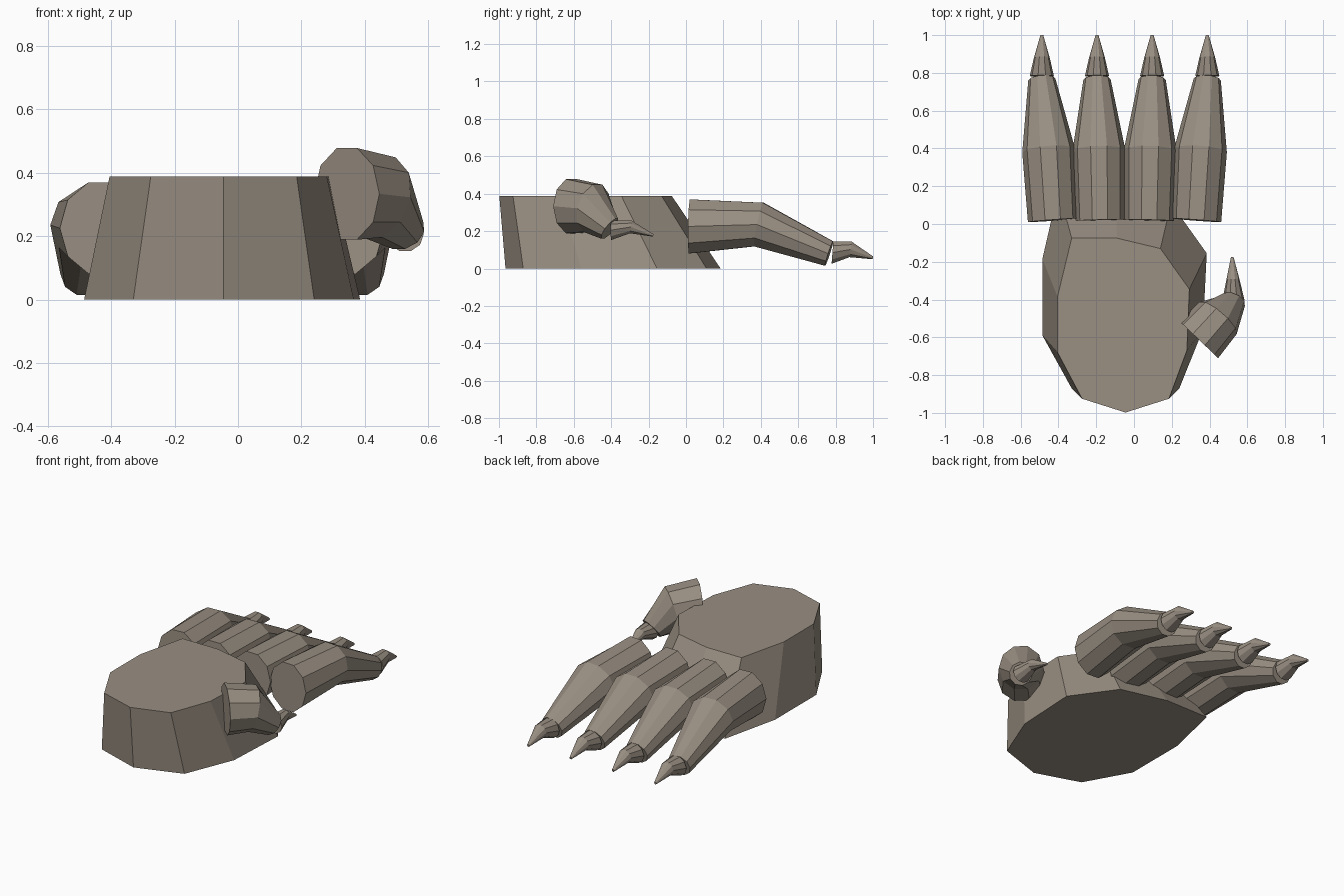
import bpy, bmesh, math
from mathutils import Vector

if "Cube" in bpy.data.objects:
    bpy.data.objects.remove(bpy.data.objects["Cube"])

mat = bpy.data.materials.new("stone grey brown")
mat.diffuse_color = (0.32, 0.275, 0.225, 1)
mat.use_nodes = True
mat.node_tree.nodes["Principled BSDF"].inputs["Base Color"].default_value = mat.diffuse_color
SIDES = 10


def ring(center, normal, rx, rz):
    """Ten-sided ring with a flat top, facing along normal."""
    n = Vector(normal).normalized()
    side = n.cross(Vector((0, 0, 1))).normalized()
    up = side.cross(n)
    c = Vector(center)
    angles = [math.radians(18 * 4 + 36 * i) for i in range(SIDES)]
    return [c + side * rx * math.cos(a) + up * rz * math.sin(a) for a in angles]


def loft(name, rings):
    """Join rings of points into a closed, flat-shaded solid."""
    bm = bmesh.new()
    rows = [[bm.verts.new(p) for p in r] for r in rings]
    for a, b in zip(rows, rows[1:]):
        for i in range(len(a)):
            j = (i + 1) % len(a)
            bm.faces.new((a[i], a[j], b[j], b[i]))
    bm.faces.new(rows[0])
    bm.faces.new(rows[-1])
    bmesh.ops.recalc_face_normals(bm, faces=bm.faces)
    me = bpy.data.meshes.new(name)
    bm.to_mesh(me)
    bm.free()
    me.materials.append(mat)
    ob = bpy.data.objects.new(name, me)
    bpy.context.collection.objects.link(ob)
    return ob


# palm: slanted block, wider at the sole
sole = [(-0.045, -0.965), (0.24, -0.87), (0.365, -0.56), (0.385, -0.155), (0.196, 0.11),
        (-0.1, 0.185), (-0.4, 0.185), (-0.485, -0.185), (-0.485, -0.59), (-0.33, -0.87)]
top = [(-0.045, -0.998), (0.185, -0.925), (0.28, -0.67), (0.293, -0.345), (0.14, -0.13),
       (-0.09, -0.075), (-0.33, -0.075), (-0.405, -0.385), (-0.405, -0.68), (-0.275, -0.925)]
loft("palm", [[(x, y, 0) for x, y in sole], [(x, y, 0.387) for x, y in top]])

# four fingers with claws, mirrored about the hand's middle line
MID = -0.05
for kind, base, mid, end, yaw in (("outer", 0.38, 0.402, 0.438, 0.075),
                                  ("inner", 0.13, 0.136, 0.146, 0.025)):
    for s, label in ((-1, "left"), (1, "right")):
        loft(f"{kind}_finger_{label}", [
            ring((MID + s * base, 0.02, 0.225), (s * yaw, 1, -0.02), 0.132, 0.152),
            ring((MID + s * mid, 0.39, 0.235), (s * yaw, 1, -0.2), 0.14, 0.125),
            ring((MID + s * end, 0.765, 0.08), (s * yaw, 1, -0.33), 0.072, 0.072)])
        cx = MID + s * end
        loft(f"{kind}_claw_{label}", [
            ring((cx, 0.783, 0.085), (0, 1, -0.08), 0.064, 0.063),
            ring((cx, 0.88, 0.102), (0, 1, -0.15), 0.042, 0.044),
            ring((cx, 0.999, 0.057), (0, 1, -0.2), 0.008, 0.008)])

# thumb and its claw
loft("thumb", [
    ring((0.343, -0.612, 0.333), (0.69, 0.72, 0), 0.142, 0.152),
    ring((0.445, -0.498, 0.322), (0.62, 0.72, -0.25), 0.13, 0.137),
    ring((0.522, -0.408, 0.213), (0.3, 0.75, -0.6), 0.07, 0.07)])
loft("thumb_claw", [
    ring((0.527, -0.4, 0.205), (0.05, 1, 0), 0.058, 0.055),
    ring((0.524, -0.295, 0.222), (0, 1, -0.15), 0.035, 0.036),
    ring((0.52, -0.175, 0.177), (0, 1, -0.2), 0.007, 0.007)])
